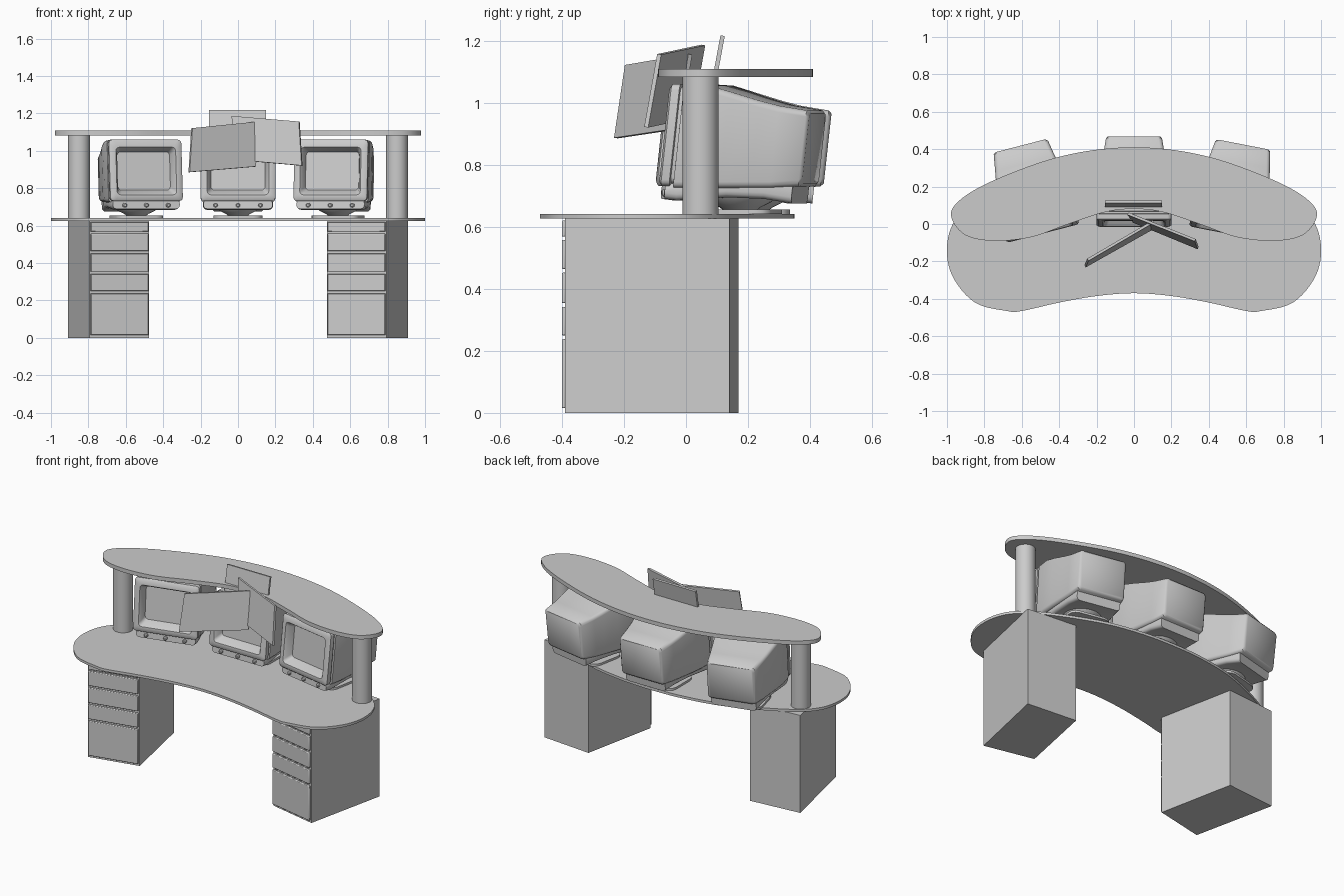
import bpy, bmesh, math
from mathutils import Matrix, Vector

cube = bpy.data.objects.get("Cube")
if cube:
    bpy.data.objects.remove(cube, do_unlink=True)

grey = bpy.data.materials.new("light_grey")
grey.use_nodes = True
grey.diffuse_color = (0.6, 0.6, 0.6, 1)
grey.node_tree.nodes["Principled BSDF"].inputs["Base Color"].default_value = grey.diffuse_color


def finish(name, bm, place=Matrix(), angle=35):
    """Turn a bmesh into a placed, shaded object."""
    bmesh.ops.recalc_face_normals(bm, faces=bm.faces)
    mesh = bpy.data.meshes.new(name)
    bm.to_mesh(mesh)
    bm.free()
    mesh.materials.append(grey)
    obj = bpy.data.objects.new(name, mesh)
    bpy.context.collection.objects.link(obj)
    obj.matrix_world = place
    bpy.ops.object.select_all(action="DESELECT")
    bpy.context.view_layer.objects.active = obj
    obj.select_set(True)
    bpy.ops.object.shade_smooth_by_angle(angle=math.radians(angle))
    return obj


def loft(name, rings, place=Matrix(), angle=35):
    """Skin a list of equal-length vertex rings and cap both ends."""
    bm = bmesh.new()
    loops = [[bm.verts.new(p) for p in ring] for ring in rings]
    for a, b in zip(loops, loops[1:]):
        for i in range(len(a)):
            j = (i + 1) % len(a)
            bm.faces.new((a[i], a[j], b[j], b[i]))
    bm.faces.new(loops[0])
    bm.faces.new(loops[-1])
    return finish(name, bm, place, angle)


def prism(name, outline, z0, z1, place=Matrix()):
    return loft(name, [[(x, y, z) for x, y in outline] for z in (z0, z1)], place)


def lathe(name, profile, place=Matrix(), sides=32):
    turns = [2 * math.pi * i / sides for i in range(sides)]
    return loft(name, [[(r * math.cos(t), r * math.sin(t), z) for t in turns] for r, z in profile], place)


def smooth_outline(half, steps=6):
    """Mirror half an outline across x and run a smooth closed curve through it."""
    pts = half + [(-x, y) for x, y in reversed(half[1:-1])]
    pts = [Vector(p) for p in pts]
    out = []
    for i in range(len(pts)):
        a, b, c, d = (pts[(i + k - 1) % len(pts)] for k in range(4))
        for s in range(steps):
            t = s / steps
            out.append(0.5 * (2 * b + (c - a) * t + (2 * a - 5 * b + 4 * c - d) * t * t
                              + (3 * b - a - 3 * c + d) * t ** 3))
    return out


def round_ring(y, hw, z0, z1, r=0.02, lean=0.11):
    """Rounded rectangle facing the front, leaning back with height."""
    ring = []
    corners = ((hw - r, z1 - r), (r - hw, z1 - r), (r - hw, z0 + r), (hw - r, z0 + r))
    for k, (cx, cz) in enumerate(corners):
        for s in range(4):
            t = math.pi / 2 * (k + s / 3)
            z = cz + r * math.sin(t)
            ring.append((cx + r * math.cos(t), y + (z - 0.7) * lean, z))
    return ring


# Desk top and raised shelf
desk = [(0, -.37), (.2, -.385), (.4, -.42), (.6, -.465), (.68, -.465), (.85, -.42), (.97, -.28),
        (1, -.12), (.95, .03), (.8, .15), (.5, .28), (.25, .335), (0, .35)]
shelf = [(0, .08), (.15, .065), (.35, .0), (.55, -.07), (.75, -.09), (.9, -.06), (.975, .03),
         (.95, .11), (.8, .21), (.5, .33), (.25, .39), (0, .41)]
prism("desk_top", smooth_outline(desk), 0.626, 0.642)
prism("raised_shelf", smooth_outline(shelf), 1.083, 1.108)

# Pillars, pedestals and drawers on each side
drawer_heights = ((.015, .238), (.25, .342), (.354, .452), (.464, .558), (.568, .62))
for side, label in ((1, "left"), (-1, "right")):
    lathe(label + "_pillar", [(.058, .64), (.058, 1.085)], Matrix.Translation((side * .85, .047, 0)))
    outer, inner = Vector((side * .795, -.39)), Vector((side * .475, -.32))
    plan = [outer, inner, Vector((side * .575, .17)), Vector((side * .91, .14))]
    prism(label + "_pedestal", plan, 0, 0.627)
    along = (inner - outer).normalized()
    out = Vector((-along.y, along.x))
    if out.y > 0:
        out = -out
    a, b = outer + along * .006, inner - along * .006
    for n, (z0, z1) in enumerate(drawer_heights):
        front = prism(f"{label}_drawer_{n + 1}", [a, b, b + out * .013, a + out * .013], z0, z1)
        bevel = front.modifiers.new("soft_edge", "BEVEL")
        bevel.width, bevel.segments = 0.004, 2

# Monitors: screen recess, bezel, groove and tapering tube housing in one skin
housing = [(.055, .145, .79, .995), (.015, .155, .775, 1.01), (0, .165, .765, 1.02), (0, .19, .74, 1.05),
           (.008, .2, .732, 1.06), (.035, .2, .732, 1.06), (.037, .19, .74, 1.05), (.047, .19, .74, 1.05),
           (.049, .2, .725, 1.06), (.13, .2, .725, 1.055), (.2, .192, .725, 1.035), (.3, .175, .725, 1.005),
           (.36, .165, .725, .99), (.45, .15, .73, .975), (.46, .14, .74, .965)]
tray = [(.02, .185, .69, .738), (.06, .187, .685, .745), (.22, .17, .695, .76),
        (.34, .155, .69, .76), (.43, .14, .675, .75)]
for label, x, y, turn in (("left", .49, -.055, -11), ("centre", 0, -.02, 0), ("right", -.485, -.055, 14.5)):
    place = Matrix.Translation((x, y, 0)) @ Matrix.Rotation(math.radians(turn), 4, "Z")
    loft(label + "_monitor", [round_ring(*s) for s in housing], place, 40)
    loft(label + "_monitor_tray", [round_ring(*s) for s in tray], place, 40)
    base = place @ Matrix.Translation((0, .235, 0))
    loft(label + "_monitor_foot", [[(px, pz, z) for px, _, pz in round_ring(0, .13, -.12, .12, .05)]
                                   for z in (.641, .655)], base)
    lathe(label + "_monitor_swivel", [(.05, .652), (.065, .663), (.1, .68), (.115, .7)], base)
    for kx in (-.12, 0, .12):
        knob = place @ Matrix.Translation((kx, .026, .71)) @ Matrix.Rotation(math.pi / 2, 4, "X")
        lathe(label + "_monitor_knob", [(.012, 0), (.012, .014), (.007, .018)], knob, 12)


# Loose sheets hung over the shelf edge
def sheet(name, corners, thick=0.014):
    pts = [Vector(c) for c in corners]
    n = (pts[1] - pts[0]).cross(pts[2] - pts[0]).normalized() * thick
    loft(name, [pts, [p + n for p in pts]])


sheet("large_sheet", [(-.265, -.22, .885), (.09, -.02, .915), (.1, .02, 1.155), (-.25, -.185, 1.12)])
sheet("side_sheet", [(.0, .02, .95), (.345, -.122, .92), (.33, -.08, 1.155), (-.03, .062, 1.185)])
sheet("upright_sheet", [(-.155, .125, 1.215), (-.155, .085, 1.0), (.15, .085, 1.0), (.15, .125, 1.215)])
